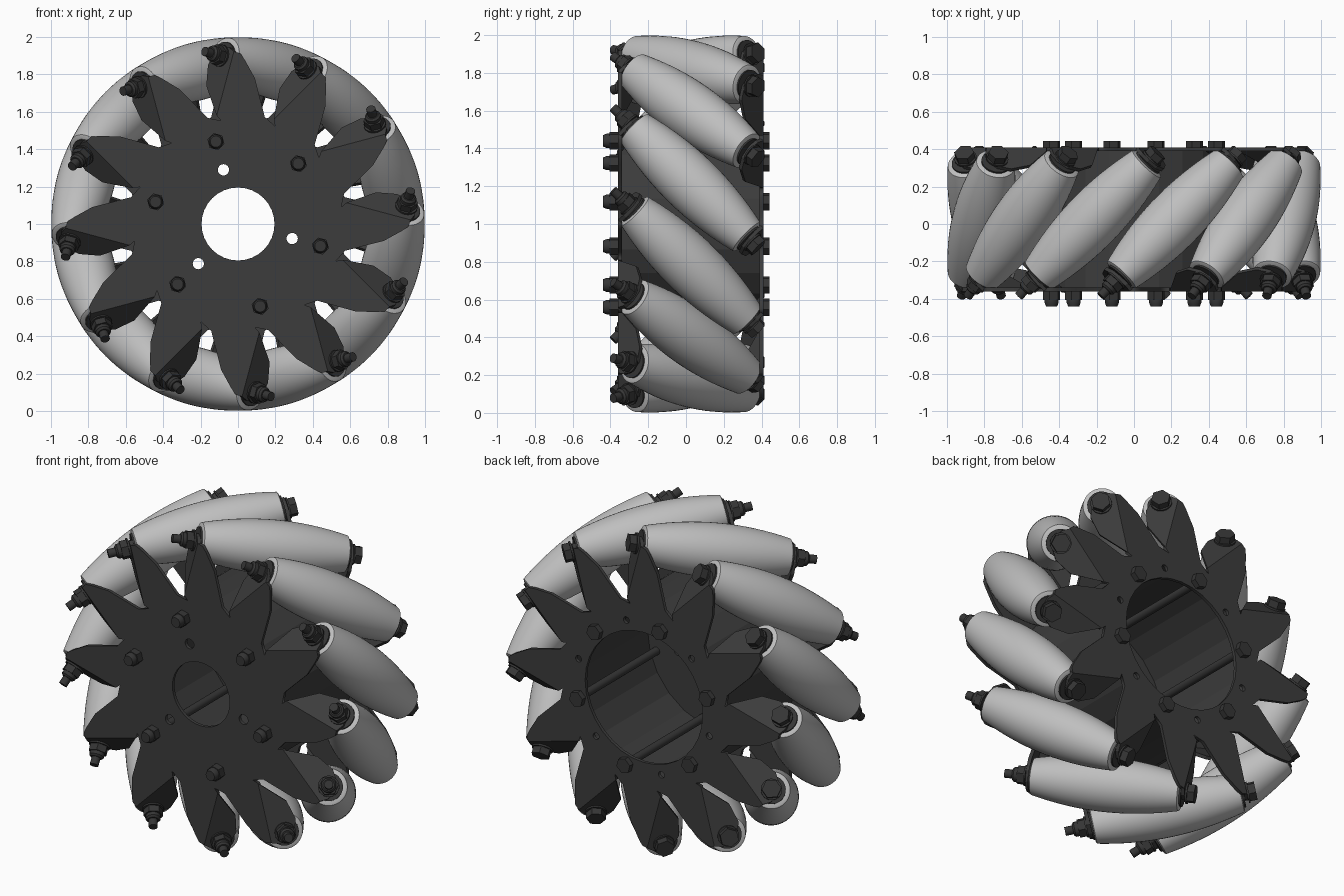
import bpy, bmesh
from math import sin, cos, pi, radians, sqrt
from mathutils import Matrix, Vector

if "Cube" in bpy.data.objects:
    bpy.data.objects.remove(bpy.data.objects["Cube"])

COUNT = 12          # rollers round the wheel
AXLE_R = 0.845      # wheel centre to roller axle
PLATE = 0.385       # mid-plane to outer plate face
FOLD = 0.26         # sideways position of the tab fold
THICK = 0.02


def material(name, value):
    m = bpy.data.materials.new(name)
    m.use_nodes = True
    colour = (value, value, value, 1)
    m.diffuse_color = colour
    m.node_tree.nodes["Principled BSDF"].inputs["Base Color"].default_value = colour
    return m


rubber = material("light grey rubber", 0.52)
steel = material("dark grey steel", 0.045)
hardware = material("charcoal hardware", 0.036)


def frame(angle):
    """Local axes: x outward, y sideways round the rim, z to the front."""
    c, s = cos(angle), sin(angle)
    return Matrix(((c, -s, 0, 0), (0, 0, -1, 0.025), (s, c, 0, 1), (0, 0, 0, 1)))


def place(name, mesh, matrix):
    ob = bpy.data.objects.new(name, mesh)
    bpy.context.collection.objects.link(ob)
    ob.matrix_world = matrix
    return ob


def finish(bm, name, mat):
    bmesh.ops.recalc_face_normals(bm, faces=bm.faces)
    me = bpy.data.meshes.new(name)
    bm.to_mesh(me)
    bm.free()
    me.materials.append(mat)
    return me


def lathe(bm, profile, segs):
    """Closed turned solid round z from (radius, height) pairs."""
    rings = [[bm.verts.new((r * cos(2 * pi * i / segs), r * sin(2 * pi * i / segs), h))
              for i in range(segs)] for r, h in profile]
    for a, b in zip(rings, rings[1:]):
        for i in range(segs):
            j = (i + 1) % segs
            bm.faces.new((a[i], a[j], b[j], b[i]))
    bm.faces.new(rings[0][::-1])
    bm.faces.new(rings[-1])


def rod(bm, radius, low, high, segs=20):
    lathe(bm, [(radius, low), (radius, high)], segs)


def smooth(ob, angle=35):
    bpy.ops.object.select_all(action='DESELECT')
    ob.select_set(True)
    bpy.context.view_layer.objects.active = ob
    bpy.ops.object.shade_smooth_by_angle(angle=radians(angle))


# Barrel roller whose bulge follows the wheel rim
bm = bmesh.new()
half = 0.42
steps = [half * (i / 8 - 1) for i in range(17)]
barrel = [(1 - sqrt(AXLE_R ** 2 + s * s / 2), s) for s in steps]
lathe(bm, [(0.09, -half - 0.006)] + barrel + [(0.09, half + 0.006)], 40)
roller_mesh = finish(bm, "roller", rubber)

# Axle bolt with washers, head, lock nut and threaded tip
tab_s = (FOLD + PLATE) / sqrt(2)
bm = bmesh.new()
rod(bm, 0.025, -tab_s, tab_s + 0.125)
for side in (-1, 1):
    rod(bm, 0.08, side * (half + 0.004), side * (tab_s - THICK), 24)
    rod(bm, 0.06, side * tab_s, side * (tab_s + 0.01), 24)
rod(bm, 0.055, -tab_s - 0.05, -tab_s - 0.01, 6)
rod(bm, 0.055, tab_s + 0.01, tab_s + 0.05, 6)
lathe(bm, [(0.042, tab_s + 0.05), (0.042, tab_s + 0.07), (0.032, tab_s + 0.08)], 20)
axle_mesh = finish(bm, "axle_bolt", hardware)

# Bent tab that carries one end of an axle
bm = bmesh.new()
outline = [(0.53, FOLD), (0.67, 0.355), (0.78, 0.375), (0.85, 0.36),
           (0.89, 0.325), (0.9, 0.29), (0.885, FOLD)]
face = bm.faces.new([bm.verts.new((u, t, FOLD + PLATE - t)) for u, t in outline])
extruded = bmesh.ops.extrude_face_region(bm, geom=[face], use_keep_orig=True)
inward = Vector((0, -1, -1)).normalized() * THICK
bmesh.ops.translate(bm, vec=inward,
                    verts=[v for v in extruded["geom"] if isinstance(v, bmesh.types.BMVert)])
tab_mesh = finish(bm, "tab", steel)

flip = Matrix.Rotation(pi, 4, 'X')
tilt = Matrix.Translation((AXLE_R, 0, 0)) @ Matrix.Rotation(-pi / 4, 4, 'X')
angles = [2 * pi * (k + 0.5) / COUNT for k in range(COUNT)]

for k, a in enumerate(angles):
    f = frame(a)
    roller = place(f"roller_{k + 1}", roller_mesh, f @ tilt)
    axle = place(f"axle_bolt_{k + 1}", axle_mesh, f @ tilt)
    place(f"front_tab_{k + 1}", tab_mesh, f)
    place(f"back_tab_{k + 1}", tab_mesh, f @ flip)
smooth(roller)
smooth(axle)


# Star-shaped side plates with holes
def circle(radius, distance=0, angle=0, n=32):
    return [(distance * cos(angle) + radius * cos(2 * pi * i / n),
             distance * sin(angle) + radius * sin(2 * pi * i / n)) for i in range(n)]


def plate(name, holes, matrix):
    arm = [(0.59, 0.01), (0.777, 0.115), (0.86, 0.195), (0.885, 0.225),
           (0.885, FOLD), (0.53, FOLD), (0.51, 0.23)]
    star = [(u * cos(a) - t * sin(a), u * sin(a) + t * cos(a))
            for a in angles for u, t in arm]
    cu = bpy.data.curves.new(name, 'CURVE')
    cu.dimensions = '2D'
    cu.fill_mode = 'BOTH'
    cu.extrude = THICK / 2
    for loop in [star] + holes:
        sp = cu.splines.new('POLY')
        sp.points.add(len(loop) - 1)
        for p, (x, y) in zip(sp.points, loop):
            p.co = (x, y, 0, 1)
        sp.use_cyclic_u = True
    temp = bpy.data.objects.new(name, cu)
    bpy.context.collection.objects.link(temp)
    bpy.context.view_layer.update()
    me = bpy.data.meshes.new_from_object(
        temp.evaluated_get(bpy.context.evaluated_depsgraph_get()))
    bpy.data.objects.remove(temp)
    me.materials.clear()
    me.materials.append(steel)
    place(name, me, matrix @ Matrix.Translation((0, 0, PLATE - THICK / 2)))


thirds = [radians(105 + 120 * i) for i in range(3)]
sixths = [radians(45 + 60 * i) for i in range(6)]
plate("front_plate", [circle(0.195)] + [circle(0.03, 0.3, a) for a in thirds], frame(0))
plate("back_plate", [circle(0.4)] + [circle(0.02, 0.46, a) for a in sixths], frame(0) @ flip)

# Open drum between the plates
bm = bmesh.new()
wall = [(0.52, -0.37), (0.52, 0.37), (0.5, 0.37), (0.5, -0.37), (0.52, -0.37)]
lathe(bm, wall, 24)
bmesh.ops.delete(bm, geom=[f for f in bm.faces if len(f.verts) > 4], context='FACES_ONLY')
bmesh.ops.remove_doubles(bm, verts=bm.verts, dist=0.0001)
place("drum", finish(bm, "drum", steel), frame(0))

# Through bolts holding the plates together
bm = bmesh.new()
rod(bm, 0.024, -PLATE, PLATE + 0.075)
rod(bm, 0.047, -PLATE - 0.033, -PLATE, 6)
rod(bm, 0.047, PLATE, PLATE + 0.045, 6)
lathe(bm, [(0.038, PLATE + 0.045), (0.038, PLATE + 0.06), (0.03, PLATE + 0.08)], 20)
bolt_mesh = finish(bm, "through_bolt", hardware)
for k, a in enumerate(sixths):
    bolt = place(f"through_bolt_{k + 1}", bolt_mesh,
                 frame(a) @ Matrix.Translation((0.456, 0, 0)))
smooth(bolt)
